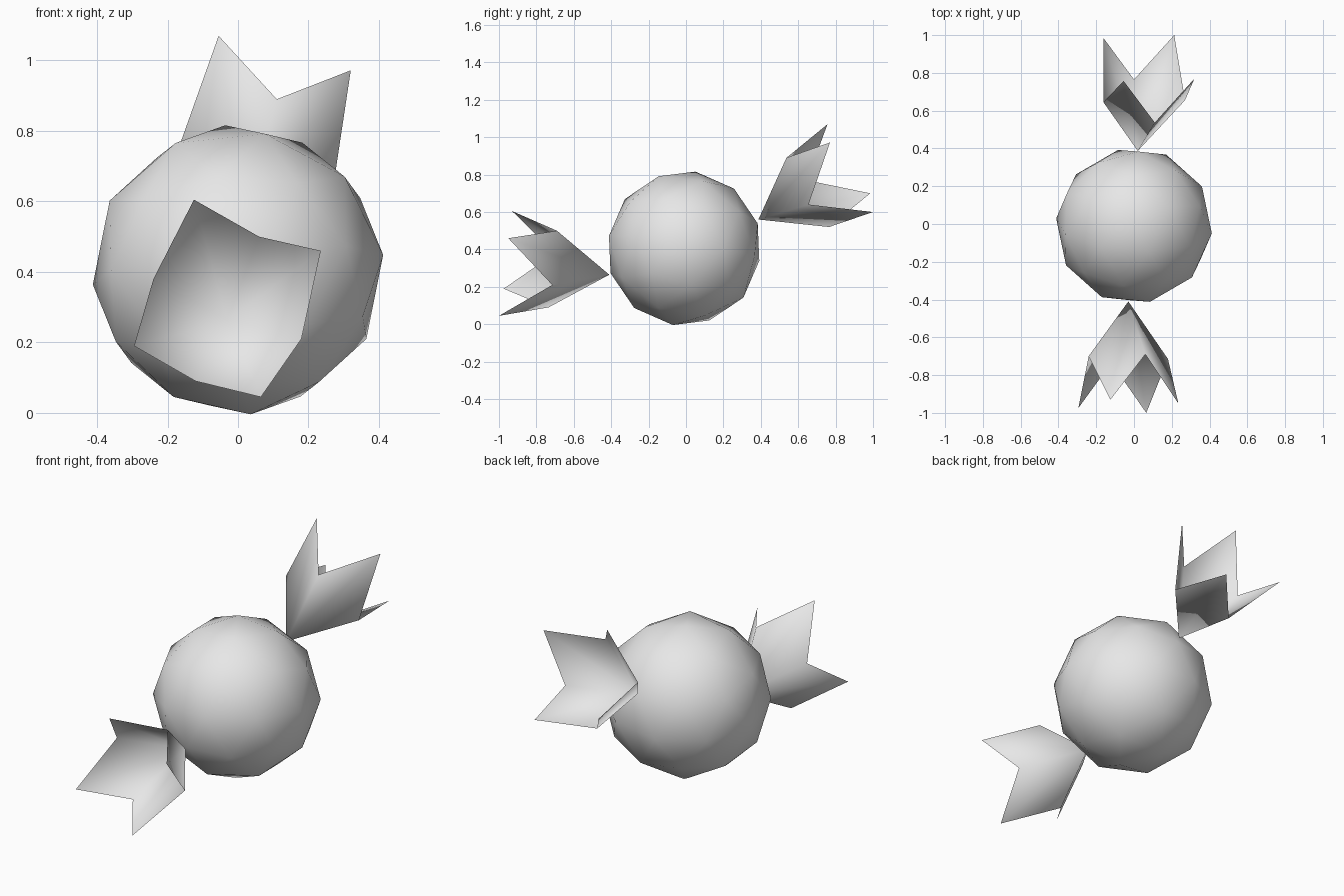
import bpy
import bmesh
from mathutils import Vector, Matrix

cube = bpy.data.objects.get("Cube")
if cube:
    bpy.data.objects.remove(cube, do_unlink=True)

# One plain light grey for the whole sweet
grey = bpy.data.materials.new("light_grey")
grey.use_nodes = True
grey.diffuse_color = (0.8, 0.8, 0.8, 1)
grey.node_tree.nodes["Principled BSDF"].inputs["Base Color"].default_value = (0.8, 0.8, 0.8, 1)


def finish(name, bm):
    """Turn a bmesh into a smooth-shaded, coloured object."""
    for f in bm.faces:
        f.smooth = True
    mesh = bpy.data.meshes.new(name)
    bm.to_mesh(mesh)
    bm.free()
    mesh.materials.append(grey)
    obj = bpy.data.objects.new(name, mesh)
    bpy.context.collection.objects.link(obj)
    return obj


def wrapper_end(name, knot, rim):
    """Open four-sided flare; rim alternates tip, valley, tip, valley..."""
    bm = bmesh.new()
    apex = bm.verts.new(knot)
    ring = [bm.verts.new(p) for p in rim]
    for i in range(0, 8, 2):
        bm.faces.new((apex, ring[i - 1], ring[i], ring[i + 1]))
    return finish(name, bm)


# Round body: low-poly ball with its poles on the tilted wrapper axis
pole = Vector((0.058, 0.945, 0.32)).normalized()
side = Vector((0.832, 0.26, 0.49))
side = (side - pole * side.dot(pole)).normalized()
turn = Matrix((side, pole.cross(side), pole)).transposed().to_4x4()
bm = bmesh.new()
bmesh.ops.create_icosphere(bm, subdivisions=2, radius=0.416,
                           matrix=Matrix.Translation((0, -0.01, 0.406)) @ turn)
finish("candy_body", bm)

# Front flare
wrapper_end("front_wrapper", (-0.03, -0.41, 0.265), [
    (-0.125, -0.93, 0.605), (0.06, -0.69, 0.50),
    (0.235, -0.95, 0.46), (0.18, -0.715, 0.21),
    (0.065, -1.0, 0.045), (-0.12, -0.735, 0.09),
    (-0.295, -0.975, 0.19), (-0.24, -0.70, 0.38)])

# Back flare
wrapper_end("back_wrapper", (0.02, 0.387, 0.56), [
    (-0.055, 0.757, 1.07), (-0.162, 0.645, 0.77),
    (-0.162, 0.985, 0.70), (0.0, 0.765, 0.52),
    (0.213, 1.0, 0.60), (0.27, 0.655, 0.64),
    (0.32, 0.77, 0.972), (0.11, 0.537, 0.89)])
